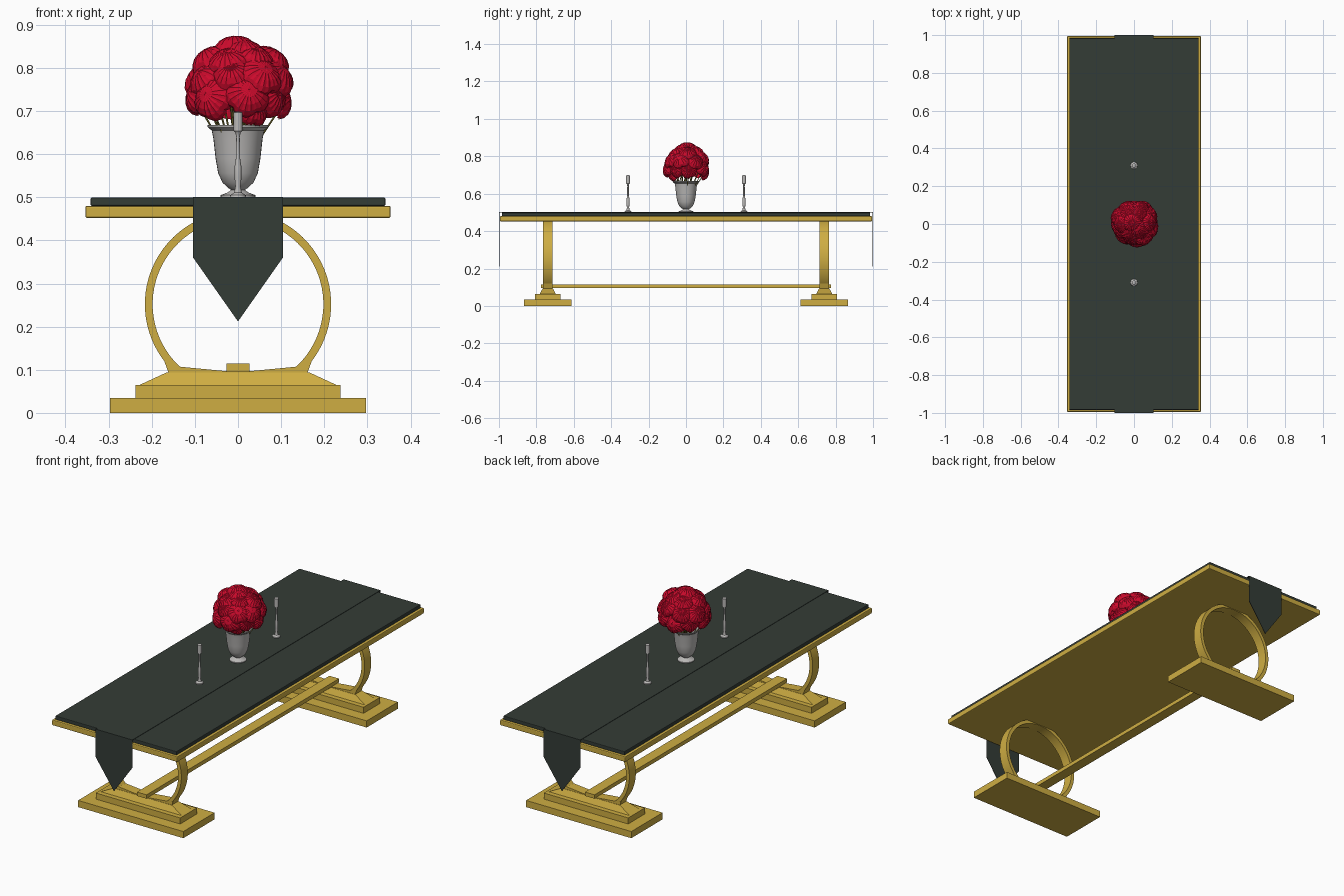
import bpy, bmesh, math, random
from mathutils import Vector

random.seed(4)
if "Cube" in bpy.data.objects:
    bpy.data.objects.remove(bpy.data.objects["Cube"], do_unlink=True)


def material(name, rgb):
    m = bpy.data.materials.new(name)
    m.use_nodes = True
    m.diffuse_color = (*rgb, 1)
    m.node_tree.nodes["Principled BSDF"].inputs["Base Color"].default_value = (*rgb, 1)
    return m


GOLD = material("gold", (0.62, 0.42, 0.055))
DARK = material("dark green", (0.034, 0.045, 0.037))
SILVER = material("silver grey", (0.5, 0.49, 0.48))
RED = material("petal red", (0.6, 0.003, 0.025))
OLIVE = material("stem olive", (0.2, 0.17, 0.03))


def finish(name, bm, mat, smooth=False, normals=True):
    if normals:
        bmesh.ops.recalc_face_normals(bm, faces=bm.faces[:])
    me = bpy.data.meshes.new(name)
    bm.to_mesh(me)
    bm.free()
    me.materials.append(mat)
    ob = bpy.data.objects.new(name, me)
    bpy.context.scene.collection.objects.link(ob)
    if smooth:
        bpy.ops.object.select_all(action="DESELECT")
        ob.select_set(True)
        bpy.context.view_layer.objects.active = ob
        bpy.ops.object.shade_smooth_by_angle(angle=math.radians(35))
    return ob


def block(name, mat, half, z0, z1, y=0, top=None, bevel=0):
    """Box, or frustum when a smaller top half-size is given."""
    bm = bmesh.new()
    bmesh.ops.create_cube(bm, size=2)
    for v in bm.verts:
        hx, hy = (top or half) if v.co.z > 0 else half
        v.co = (v.co.x * hx, y + v.co.y * hy, z1 if v.co.z > 0 else z0)
    ob = finish(name, bm, mat)
    if bevel:
        mod = ob.modifiers.new("soft edge", "BEVEL")
        mod.width, mod.segments = bevel, 2
    return ob


def prism(name, mat, outline, y0, y1, smooth=False):
    """Extrude an x-z outline along y."""
    bm = bmesh.new()
    face = bm.faces.new([bm.verts.new((x, y0, z)) for x, z in outline])
    ext = bmesh.ops.extrude_face_region(bm, geom=[face])
    for v in ext["geom"]:
        if isinstance(v, bmesh.types.BMVert):
            v.co.y = y1
    return finish(name, bm, mat, smooth)


def lathe(name, mat, profile, y=0, steps=32):
    bm = bmesh.new()
    vs = [bm.verts.new((r, y, z)) for r, z in profile]
    edges = [bm.edges.new(pair) for pair in zip(vs, vs[1:])]
    bmesh.ops.spin(bm, geom=vs + edges, cent=(0, y, 0), axis=(0, 0, 1),
                   angle=math.tau, steps=steps)
    bmesh.ops.remove_doubles(bm, verts=bm.verts[:], dist=0.0002)
    return finish(name, bm, mat, True)


# Table top
block("table_frame", GOLD, (0.354, 0.995), 0.452, 0.48, bevel=0.004)
block("table_surface", DARK, (0.342, 0.984), 0.48, 0.499, bevel=0.003)

# Cloth runner with pointed ends
block("runner_top", DARK, (0.104, 1.0), 0.499, 0.501)
for side, label in ((-1, "front"), (1, "back")):
    prism(f"runner_{label}_drop", DARK,
          [(-0.104, 0.5), (0.104, 0.5), (0.104, 0.36), (0, 0.212), (-0.104, 0.36)],
          side * 0.9975, side)

# Ring legs on stepped feet
CZ, R_OUT, R_IN, SEG = 0.252, 0.216, 0.198, 56
angles = [math.radians(-47 + 274 * i / SEG) for i in range(SEG + 1)]
ring = [(R_OUT * math.cos(a), CZ + R_OUT * math.sin(a)) for a in angles]
ring += [(R_IN * math.cos(a), CZ + R_IN * math.sin(a)) for a in reversed(angles)]
half_saddle = [(0.16, 0.09), (0.172, 0.123), (0.134, 0.107), (0.03, 0.097)]
saddle = half_saddle + [(-x, z) for x, z in reversed(half_saddle)]
for side, label in ((-1, "front"), (1, "back")):
    y = side * 0.739
    block(f"{label}_foot_base", GOLD, (0.297, 0.126), 0, 0.034, y)
    block(f"{label}_foot_step", GOLD, (0.238, 0.067), 0.034, 0.065, y)
    block(f"{label}_foot_taper", GOLD, (0.228, 0.042), 0.065, 0.094, y, top=(0.165, 0.027))
    prism(f"{label}_leg_saddle", GOLD, saddle, y - 0.0255, y + 0.0255)
    prism(f"{label}_leg_ring", GOLD, ring, y - 0.026, y + 0.026, True)

# Stretcher between the legs
block("stretcher", GOLD, (0.027, 0.776), 0.095, 0.115)

# Urn vase, with inner wall
lathe("vase", SILVER, [
    (0, 0.501), (0.04, 0.501), (0.04, 0.505), (0.024, 0.511), (0.016, 0.517),
    (0.022, 0.521), (0.036, 0.534), (0.046, 0.556), (0.052, 0.59), (0.057, 0.635),
    (0.061, 0.655), (0.07, 0.662), (0.071, 0.667), (0.066, 0.667), (0.056, 0.655),
    (0.049, 0.6), (0.03, 0.54), (0, 0.53)])

# Candlesticks with candles
for side, label in ((-1, "front"), (1, "back")):
    y = side * 0.31
    lathe(f"{label}_candlestick", SILVER, [
        (0, 0.501), (0.019, 0.501), (0.018, 0.505), (0.009, 0.511), (0.006, 0.525),
        (0.008, 0.545), (0.008, 0.57), (0.005, 0.59), (0.004, 0.64), (0.006, 0.65),
        (0.01, 0.654), (0, 0.655)], y, 16)
    lathe(f"{label}_candle", SILVER, [
        (0, 0.654), (0.0105, 0.654), (0.0105, 0.697), (0, 0.699)], y, 16)


def flower_head(bm, apex, axis, radius, height):
    """Pleated dome with five rounded petals along its rim."""
    turn = axis.to_track_quat("Z", "Y")
    spin = random.uniform(0, math.tau)
    count, rows = 40, 5
    centre = bm.verts.new(apex)
    last = None
    for j in range(1, rows + 1):
        t = math.radians(100) * j / rows
        row = []
        for i in range(count):
            a = math.tau * i / count
            lobe = 1 - 0.16 * (j / rows) ** 2 * (1 - abs(math.sin(2.5 * a)))
            pleat = 0.0022 * (-1) ** i * j / rows
            r = radius * math.sin(t) * lobe
            p = Vector((r * math.cos(a + spin), r * math.sin(a + spin),
                        height * (math.cos(t) - 1) + pleat))
            row.append(bm.verts.new(apex + turn @ p))
        for i in range(count):
            k = (i + 1) % count
            if last:
                bm.faces.new((last[i], row[i], row[k], last[k]))
            else:
                bm.faces.new((centre, row[i], row[k]))
        last = row


def stem(bm, start, end, radius=0.0022):
    d = end - start
    m = d.to_track_quat("Z", "Y").to_matrix().to_4x4()
    m.translation = (start + end) / 2
    bmesh.ops.create_cone(bm, cap_ends=True, segments=6, radius1=radius,
                          radius2=radius, depth=d.length, matrix=m)


# Bouquet: tiers of heads around a dome, each on its own stem
petals, stems = bmesh.new(), bmesh.new()
heart = Vector((0.005, 0.006, 0.757))
for elevation, number, offset in ((-8, 8, 0.2), (24, 8, 0.6), (52, 6, 0.1), (77, 3, 0.5)):
    for n in range(number):
        el = math.radians(elevation + random.uniform(-6, 6))
        az = math.tau * (n + offset + random.uniform(-0.12, 0.12)) / number
        out = Vector((math.cos(az) * math.cos(el), math.sin(az) * math.cos(el), math.sin(el)))
        reach = random.uniform(0.94, 1.04)
        apex = heart + Vector((out.x * 0.122, out.y * 0.122, out.z * 0.115)) * reach
        axis = (out + Vector((0, 0, 0.45))).normalized()
        flower_head(petals, apex, axis, random.uniform(0.046, 0.056), random.uniform(0.034, 0.042))
        root = Vector((out.x * 0.02, out.y * 0.02, 0.59))
        stem(stems, root, apex - axis * 0.006)
low = Vector((0.045, -0.085, 0.715))
flower_head(petals, low, Vector((0.3, -0.8, 0.5)).normalized(), 0.036, 0.035)
stem(stems, Vector((0.01, -0.02, 0.6)), low)
finish("flower_heads", petals, RED, normals=False)
finish("flower_stems", stems, OLIVE)
